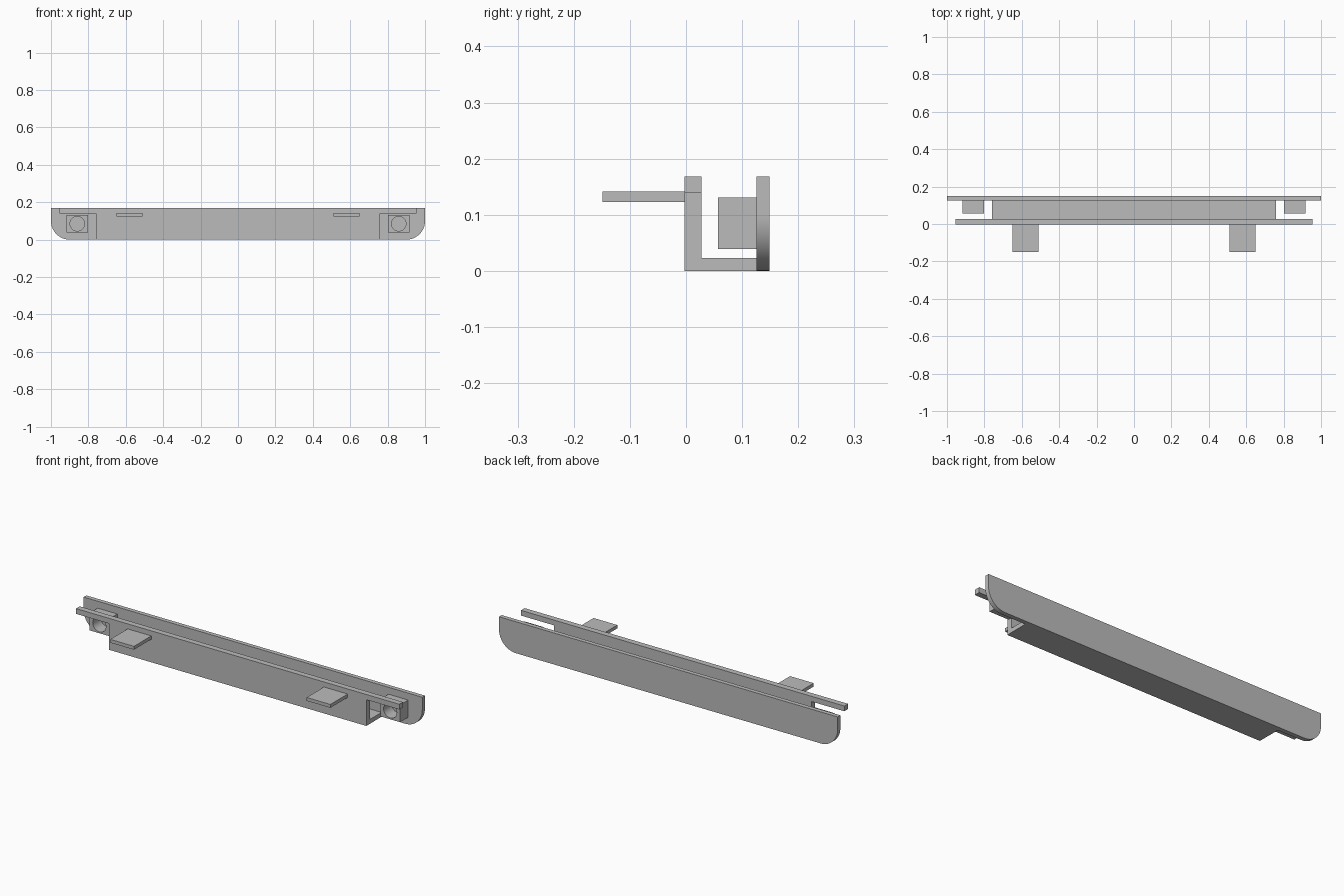
import bpy, bmesh
from math import cos, sin, pi, radians

cube = bpy.data.objects.get("Cube")
if cube:
    bpy.data.objects.remove(cube, do_unlink=True)

GREY = (0.5, 0.5, 0.5, 1.0)
mat = bpy.data.materials.new("plain grey")
mat.use_nodes = True
mat.diffuse_color = GREY
mat.node_tree.nodes["Principled BSDF"].inputs["Base Color"].default_value = GREY


def finish(name, bm, smooth=False):
    bmesh.ops.recalc_face_normals(bm, faces=bm.faces)
    mesh = bpy.data.meshes.new(name)
    bm.to_mesh(mesh)
    bm.free()
    mesh.materials.append(mat)
    obj = bpy.data.objects.new(name, mesh)
    bpy.context.collection.objects.link(obj)
    if smooth:
        bpy.ops.object.select_all(action='DESELECT')
        obj.select_set(True)
        bpy.context.view_layer.objects.active = obj
        bpy.ops.object.shade_smooth_by_angle(angle=radians(30))
    return obj


def extrude_y(name, outline, y0, y1, smooth=False):
    """Extrude an outline of (x, z) points from y0 to y1."""
    bm = bmesh.new()
    face = bm.faces.new([bm.verts.new((x, y0, z)) for x, z in outline])
    side = bmesh.ops.extrude_face_region(bm, geom=[face])["geom"]
    verts = [g for g in side if isinstance(g, bmesh.types.BMVert)]
    bmesh.ops.translate(bm, verts=verts, vec=(0, y1 - y0, 0))
    return finish(name, bm, smooth)


def rect(x0, x1, z0, z1):
    return [(x0, z0), (x1, z0), (x1, z1), (x0, z1)]


TOP, FRONT, INNER, PLATE, BACK = 0.168, -0.003, 0.028, 0.126, 0.149
HALF, STRIP, STRIP_Z = 0.76, 0.955, 0.14

# Back plate with rounded lower corners
r = 0.1
right_arc = [(1 - r + r * sin(a), r - r * cos(a))
             for a in (i * pi / 32 for i in range(17))]
left_arc = [(-x, z) for x, z in reversed(right_arc)]
extrude_y("back_plate", right_arc + [(1, TOP), (-1, TOP)] + left_arc,
          PLATE, BACK, True)

# Front wall, with the wider strip along its top
extrude_y("front_wall", [(-HALF, 0), (HALF, 0), (HALF, STRIP_Z),
                         (STRIP, STRIP_Z), (STRIP, TOP), (-STRIP, TOP),
                         (-STRIP, STRIP_Z), (-HALF, STRIP_Z)], FRONT, INNER)

# Floor joining the wall and the plate
extrude_y("channel_floor", rect(-HALF, HALF, 0, 0.023), INNER, PLATE)


def bored_boss(name, cx, cz, hx, hz, radius, y0, y1, n=32):
    """Rectangular block with a round bore along y."""
    bm = bmesh.new()
    loops = []
    for y, inner in ((y1, False), (y0, False), (y0, True), (y1, True)):
        loop = []
        for i in range(n):
            c, s = cos(2 * pi * i / n), sin(2 * pi * i / n)
            m = max(abs(c), abs(s))
            dx, dz = (radius * c, radius * s) if inner else (hx * c / m, hz * s / m)
            loop.append(bm.verts.new((cx + dx, y, cz + dz)))
        loops.append(loop)
    for k in range(4):
        a, b = loops[k], loops[(k + 1) % 4]
        for i in range(n):
            j = (i + 1) % n
            bm.faces.new((a[i], a[j], b[j], b[i]))
    return finish(name, bm, True)


# Mirrored tabs and bosses
for side, s in (("left", 1), ("right", -1)):
    x0, x1 = sorted((s * 0.51, s * 0.65))
    extrude_y(side + "_tab", rect(x0, x1, 0.123, 0.141), -0.149, FRONT)
    bored_boss(side + "_boss", s * 0.859, 0.085, 0.058, 0.046, 0.039,
               0.057, PLATE)
